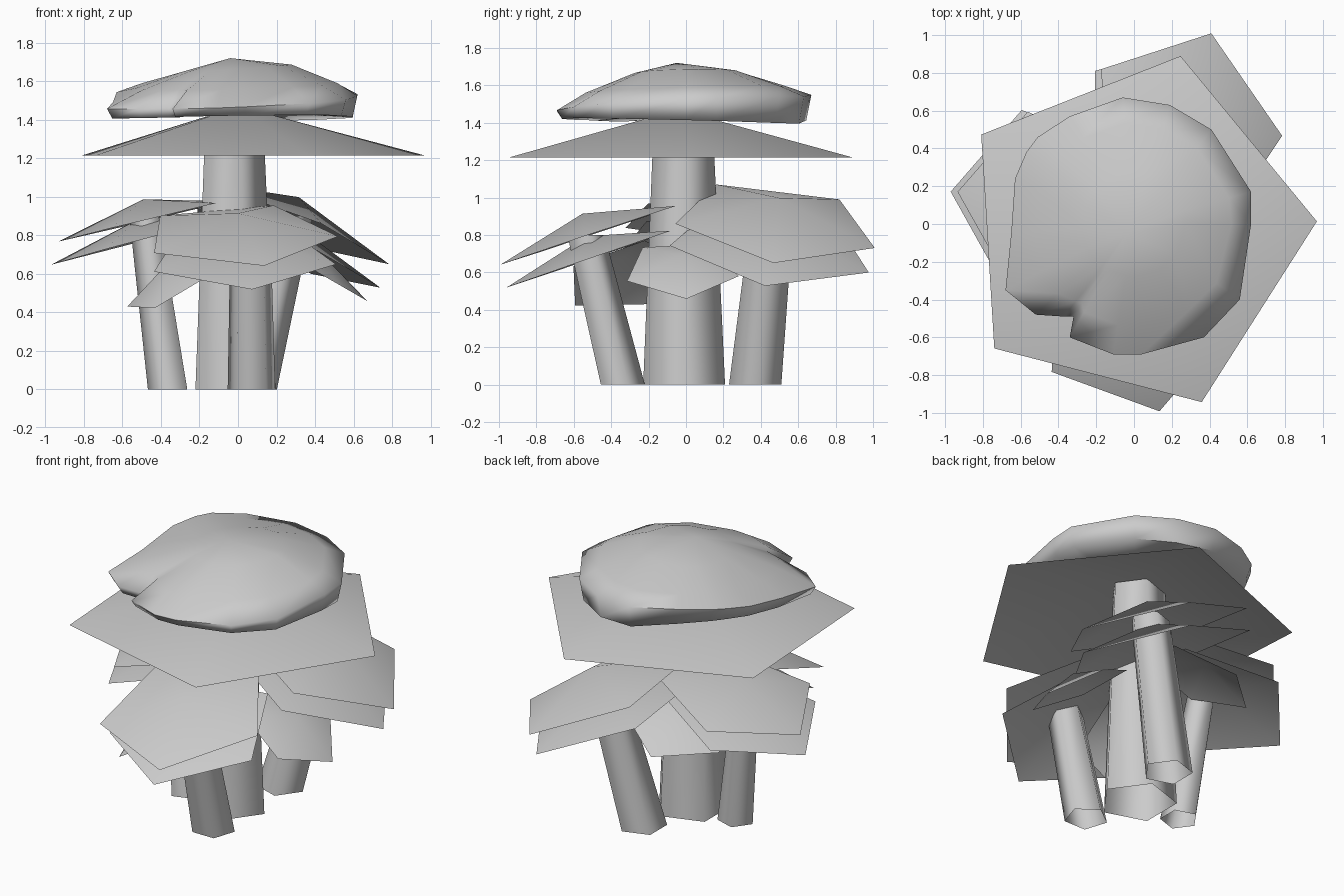
import bpy, math
from math import cos, sin, radians
from mathutils import Vector, Quaternion

cube = bpy.data.objects.get("Cube")
if cube:
    bpy.data.objects.remove(cube, do_unlink=True)

GREY = (0.6, 0.6, 0.6, 1)
mat = bpy.data.materials.new("plain grey")
mat.use_nodes = True
mat.diffuse_color = GREY
bsdf = next(n for n in mat.node_tree.nodes if n.type == 'BSDF_PRINCIPLED')
bsdf.inputs["Base Color"].default_value = GREY


def add(name, verts, faces, angle):
    mesh = bpy.data.meshes.new(name)
    mesh.from_pydata(verts, [], faces)
    mesh.materials.append(mat)
    obj = bpy.data.objects.new(name, mesh)
    bpy.context.collection.objects.link(obj)
    bpy.ops.object.select_all(action='DESELECT')
    obj.select_set(True)
    bpy.context.view_layer.objects.active = obj
    bpy.ops.object.shade_smooth_by_angle(angle=radians(angle))


def stem(name, base, top, r0, r1, turn, n=5):
    """Tapered, leaning five-sided tube with open, level ends."""
    verts = []
    for c, r in ((base, r0), (top, r1)):
        for i in range(n):
            a = radians(turn) + math.tau * i / n
            verts.append(Vector(c) + Vector((r * cos(a), r * sin(a), 0)))
    faces = [(i, (i + 1) % n, (i + 1) % n + n, i + n) for i in range(n)]
    add(name, verts, faces, 80)


def cap(name, centre, radius, height, tilt, lean, turn, n=5):
    """Open shallow cone: leans towards one bearing, first corner at another."""
    q = Quaternion((-sin(radians(lean)), cos(radians(lean)), 0), radians(tilt))
    local = [Vector((0, 0, height))]
    for i in range(n):
        a = radians(turn) + math.tau * i / n
        local.append(Vector((radius * cos(a), radius * sin(a), 0)))
    faces = [(0, i + 1, (i + 1) % n + 1) for i in range(n)]
    add(name, [Vector(centre) + q @ v for v in local], faces, 40)


# Central trunk and its wide cap
stem("trunk", (-0.035, -0.01, 0), (-0.035, -0.015, 1.42), 0.23, 0.165, 0)
cap("wide_cap", (0.005, -0.045, 1.215), 0.965, 0.255, 0, 0, 3.5)

# Three leaning side stems
stem("front_stem", (0.07, -0.35, 0), (0.065, -0.545, 0.8), 0.13, 0.11, 18)
stem("back_stem", (0.055, 0.37, 0), (0.27, 0.46, 0.9), 0.147, 0.12, 0)
stem("side_stem", (-0.355, -0.01, 0), (-0.48, 0.06, 0.9), 0.113, 0.085, 36)

# Two stacked caps on each side stem
cap("front_upper_cap", (0.0, -0.515, 0.80), 0.52, 0.12, 18.5, -91, -75)
cap("front_lower_cap", (0.02, -0.49, 0.68), 0.5, 0.12, 19, -91, -84)
cap("back_upper_cap", (0.26, 0.48, 0.86), 0.565, 0.15, 23, 18, 72)
cap("back_lower_cap", (0.215, 0.455, 0.735), 0.565, 0.15, 23, 18, 70)
cap("side_upper_cap", (-0.465, 0.12, 0.88), 0.485, 0.11, 13.5, 178, 174)
cap("side_lower_cap", (-0.495, 0.12, 0.775), 0.495, 0.11, 15, 178, 174)

# Small lower caps in the gaps between the stems
cap("left_gap_cap", (0.4, -0.025, 0.615), 0.315, 0.09, 30, 0, 5)
cap("front_gap_cap", (-0.28, -0.32, 0.58), 0.35, 0.12, 33, 202, 236)
cap("back_gap_cap", (-0.2, 0.35, 0.74), 0.34, 0.1, 24, 130, 168)

# Lumpy crown with a notch in its front edge and a raised back corner
OUTLINE = [(0.62, 0.17), (0.62, 0), (0.56, -0.4), (0.37, -0.6), (0.04, -0.69),
           (-0.11, -0.69), (-0.34, -0.6), (-0.32, -0.49), (-0.37, -0.49),
           (-0.52, -0.48), (-0.68, -0.35), (-0.65, -0.05), (-0.63, 0.24),
           (-0.57, 0.38), (-0.51, 0.46), (-0.34, 0.57), (-0.06, 0.67),
           (0.19, 0.63), (0.41, 0.5)]
# Each ring: outline scale, base height, slope in x, slope in y, corner lift
RINGS = [(0.6, 1.425, 0, -0.01, 0.04), (0.96, 1.405, 0.015, -0.025, 0.1),
         (1.0, 1.50, 0.04, 0.05, 0.07), (0.8, 1.575, 0.03, 0.03, 0.03),
         (0.42, 1.67, 0.06, 0.02, 0)]
n = len(OUTLINE)
corner = Vector((-0.77, 0.64))
verts = []
for scale, z, sx, sy, lift in RINGS:
    fade = min(1, (1 - scale) * 3) if z > 1.45 else 0
    for x, y in OUTLINE:
        p = Vector((x, y))
        bump = lift * max(0, p.normalized().dot(corner)) ** 4
        p = p.lerp(p.normalized() * 0.66, fade) * scale
        verts.append((p.x, p.y, z + sx * p.x + sy * p.y + bump))
faces = []
for k in range(len(RINGS) - 1):
    for i in range(n):
        j = (i + 1) % n
        faces.append((k * n + j, k * n + i, (k + 1) * n + i, (k + 1) * n + j))
last = (len(RINGS) - 1) * n
bottom, peak = len(verts), len(verts) + 1
verts += [(0, 0, 1.43), (-0.04, -0.05, 1.72)]
for i in range(n):
    j = (i + 1) % n
    faces += [(bottom, i, j), (peak, last + j, last + i)]
add("crown", verts, faces, 85)
